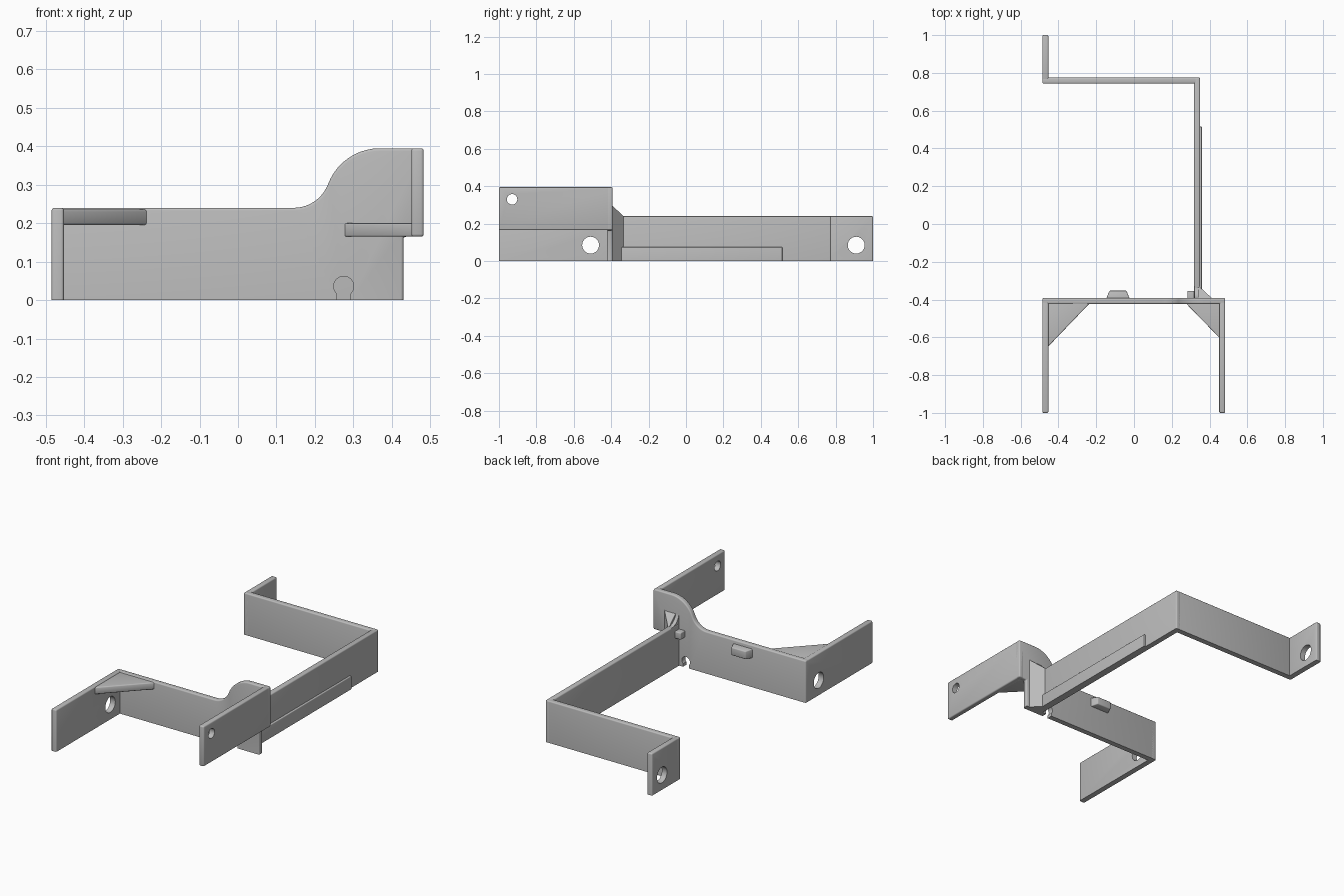
import bpy, bmesh, math
from mathutils import Vector

if "Cube" in bpy.data.objects:
    bpy.data.objects.remove(bpy.data.objects["Cube"])

grey = bpy.data.materials.new("plain grey")
grey.diffuse_color = (0.5, 0.5, 0.5, 1)
grey.use_nodes = True
grey.node_tree.nodes["Principled BSDF"].inputs["Base Color"].default_value = grey.diffuse_color


def solid(name, lower, upper, bevel=0.0):
    """Closed solid between two matching loops; rounds every edge off the floor."""
    bm = bmesh.new()
    a = [bm.verts.new(p) for p in lower]
    b = [bm.verts.new(p) for p in upper]
    n = len(a)
    bm.faces.new(a[::-1])
    bm.faces.new(b)
    for i in range(n):
        bm.faces.new((a[i], a[(i + 1) % n], b[(i + 1) % n], b[i]))
    bmesh.ops.recalc_face_normals(bm, faces=bm.faces[:])
    if bevel:
        edges = [e for e in bm.edges
                 if max(v.co.z for v in e.verts) > 0.001 and e.calc_face_angle(0) > 0.6]
        bmesh.ops.bevel(bm, geom=edges, offset=bevel, segments=3, profile=0.5,
                        affect='EDGES', clamp_overlap=True)
    me = bpy.data.meshes.new(name)
    bm.to_mesh(me)
    bm.free()
    me.materials.append(grey)
    ob = bpy.data.objects.new(name, me)
    bpy.context.collection.objects.link(ob)
    return ob


def prism(name, pts, z0, z1, bevel=0.0):
    return solid(name, [(x, y, z0) for x, y in pts], [(x, y, z1) for x, y in pts], bevel)


def box(name, x0, x1, y0, y1, z0, z1, bevel=0.007):
    return prism(name, [(x0, y0), (x1, y0), (x1, y1), (x0, y1)], z0, z1, bevel)


def cut(ob, cutter):
    mod = ob.modifiers.new("cut", 'BOOLEAN')
    mod.operation = 'DIFFERENCE'
    mod.solver = 'EXACT'
    mod.object = cutter
    bpy.context.view_layer.objects.active = ob
    bpy.ops.object.modifier_apply(modifier=mod.name)
    bpy.data.objects.remove(cutter)


def side_hole(ob, y, z, r):
    x = ob.data.vertices[0].co.x
    ring = [(y + r * math.cos(t * math.pi / 20), z + r * math.sin(t * math.pi / 20))
            for t in range(40)]
    cut(ob, solid("hole_cutter", [(x - 0.1, *p) for p in ring], [(x + 0.1, *p) for p in ring]))


def arc(cx, cz, r, a0, a1, n=10):
    return [(cx + r * math.cos(math.radians(a0 + (a1 - a0) * i / n)),
             cz + r * math.sin(math.radians(a0 + (a1 - a0) * i / n))) for i in range(n + 1)]


L, R = -0.485, 0.483       # outer side limits
F, B = -0.423, -0.392      # faces of the cross panel
H = 0.24                   # common wall height

# Cross panel with an S-curved step and a raised right shoulder
outline = [(L, 0), (0.43, 0), (0.43, 0.165), (R, 0.165), (R, 0.395)]
outline += arc(0.369, 0.251, 0.144, 90, 160)
outline += arc(0.145, 0.335, 0.095, -20, -90)[1:]
outline += [(L, H)]
panel = solid("cross_panel", [(x, F, z) for x, z in outline],
              [(x, B, z) for x, z in outline], 0.007)

# Keyhole at the bottom of the cross panel
key = [(0.257, -0.02), (0.293, -0.02)] + arc(0.275, 0.036, 0.026, -46, 226, 28)
cut(panel, solid("keyhole_cutter", [(x, F - 0.1, z) for x, z in key],
                 [(x, B + 0.1, z) for x, z in key]))

# Forward arms
left_arm = box("left_arm", L, L + 0.032, -1, B, 0, H)
side_hole(left_arm, -0.51, 0.085, 0.045)
right_arm = box("right_arm", R - 0.032, R, -1, B, 0.165, 0.395)
side_hole(right_arm, -0.93, 0.33, 0.028)

# Corner gussets
prism("left_gusset", [(L + 0.02, -0.66), (-0.225, -0.41), (L + 0.02, -0.41)],
      0.195, 0.236, 0.006)
prism("right_gusset", [(0.265, -0.41), (0.46, -0.61), (0.46, -0.41)], 0.165, 0.2, 0.004)

# Long rail, back panel and rear tab
box("long_rail", 0.318, 0.35, -0.41, 0.775, 0, H)
box("back_panel", L, 0.35, 0.743, 0.775, 0, H)
rear_tab = box("rear_tab", L, L + 0.032, 0.743, 1, 0, H)
side_hole(rear_tab, 0.91, 0.085, 0.045)

# Low ridge along the outside of the rail
box("rail_ridge", 0.34, 0.36, -0.4, 0.515, 0, 0.075, 0.004)

# Flared foot and top fillet where the rail meets the cross panel
foot = [(0.34, B - 0.01), (0.412, B - 0.01), (0.412, B), (0.35, -0.335), (0.34, -0.335)]
tops = [0.3, 0.3, 0.295, H, H]
solid("rail_foot", [(x, y, 0) for x, y in foot],
      [(x, y, z) for (x, y), z in zip(foot, tops)])
curve = [(B - 0.01, 0.2), (B - 0.01, 0.305)] + arc(-0.328, 0.305, 0.066, 180, 270, 8) + [(-0.328, 0.2)]
solid("rail_fillet", [(0.32, y, z) for y, z in curve], [(0.35, y, z) for y, z in curve])

# Locating nubs on the back of the cross panel
solid("long_nub", [(-0.15, B - 0.01, z) for z in (0.165, 0.22)] + [(-0.13, -0.353, 0.215), (-0.13, -0.353, 0.17)],
      [(-0.02, B - 0.01, z) for z in (0.165, 0.22)] + [(-0.04, -0.353, 0.215), (-0.04, -0.353, 0.17)], 0.005)
box("short_nub", 0.282, 0.325, B - 0.01, -0.354, 0.17, 0.21, 0.005)

# Smooth the rounded edges while keeping flats crisp
for ob in bpy.context.scene.objects:
    ob.select_set(True)
    bpy.context.view_layer.objects.active = ob
bpy.ops.object.shade_smooth_by_angle(angle=math.radians(35))
